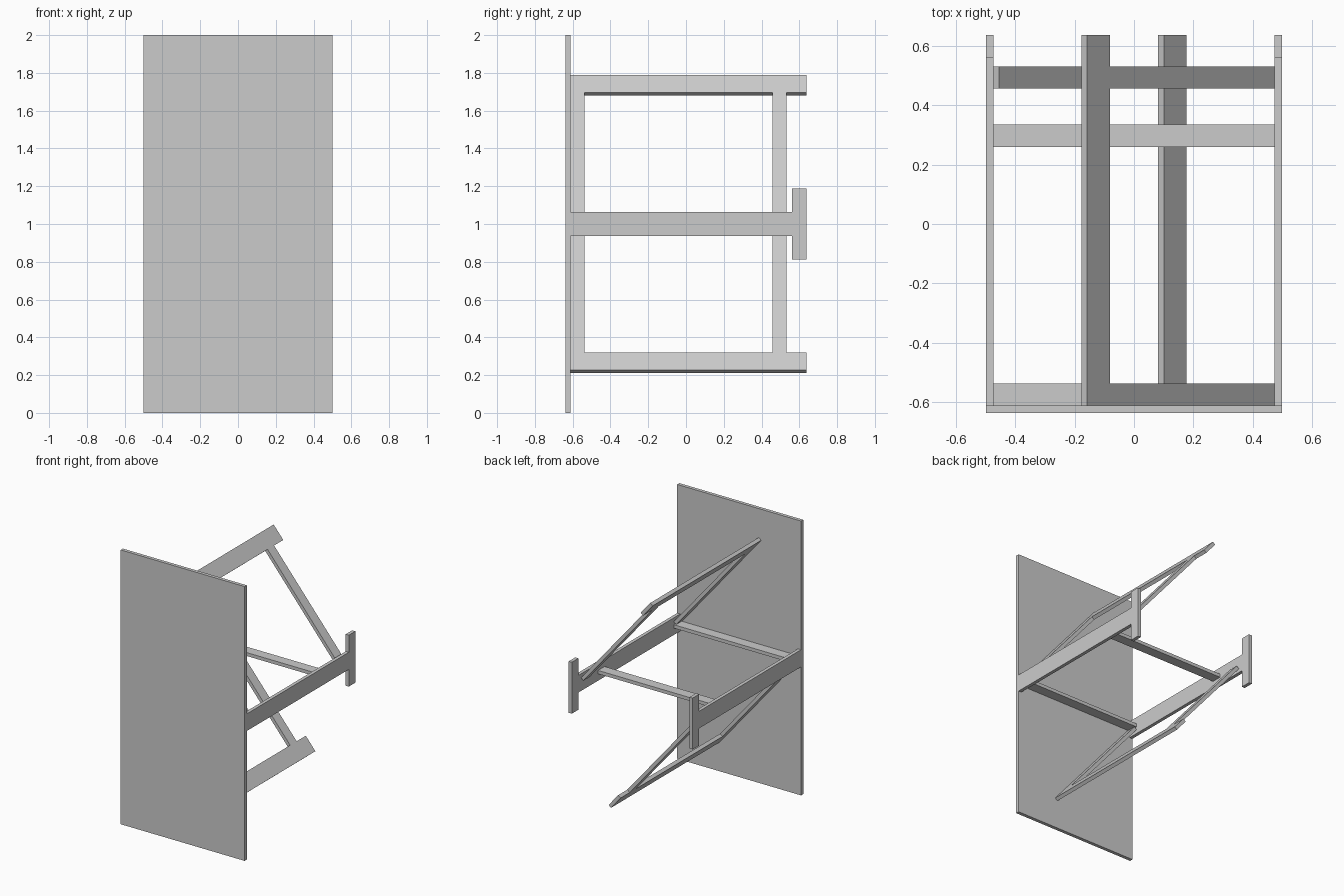
import bpy
from math import radians, sin, cos
from mathutils import Vector, Matrix

if "Cube" in bpy.data.objects:
    bpy.data.objects.remove(bpy.data.objects["Cube"])

T = 0.025            # board thickness
TILT = radians(50)   # slope of the folded frames
Y0, Y1 = -0.6125, 0.6375


def box(name, lo, hi, matrix=Matrix()):
    """Box between two corners, baked through a matrix."""
    lo, hi = Vector(lo), Vector(hi)
    bpy.ops.mesh.primitive_cube_add(size=1)
    ob = bpy.context.object
    ob.name = ob.data.name = name
    size = hi - lo
    ob.data.transform(matrix @ Matrix.Translation((lo + hi) / 2)
                      @ Matrix.Diagonal((*size, 1)))
    return ob


# Upright panel
box("panel", (-0.5, -0.6375, 0), (0.5, Y0, 2))

# Side rails with T-shaped end feet
for s, side in ((-1, "left"), (1, "right")):
    a, b = sorted((s * 0.475, s * 0.5))
    box(side + "_rail", (a, Y0, 0.9375), (b, 0.5625, 1.0625))
    box(side + "_foot", (a, 0.5625, 0.8125), (b, Y1, 1.1875))

# Level crossbars between the side rails
for name, y in (("near_crossbar", Y0), ("far_crossbar", 0.26)):
    box(name, (-0.475, y, 1 - T / 2), (0.475, y + 0.075, 1 + T / 2))

# Two folded frames, each hinged at the opposite side rail
for s, level in ((1, "upper"), (-1, "lower")):
    m = Matrix.Translation((s * 0.4875, 0, 1)) @ Matrix.Rotation(TILT, 4, 'Y')

    def bar(name, d0, d1, y0, y1):
        a, b = sorted((-s * d0, -s * d1))
        box(name, (a, y0, -T / 2), (b, y1, T / 2), m)

    bar(level + "_frame_rail", 0.90, 1.02, Y0, Y1)
    start = (0.0125 + T / 2 * sin(TILT)) / cos(TILT)
    for name, y in (("near", Y0), ("far", 0.457)):
        bar(f"{level}_frame_{name}_strut", start, 0.90, y, y + 0.075)
